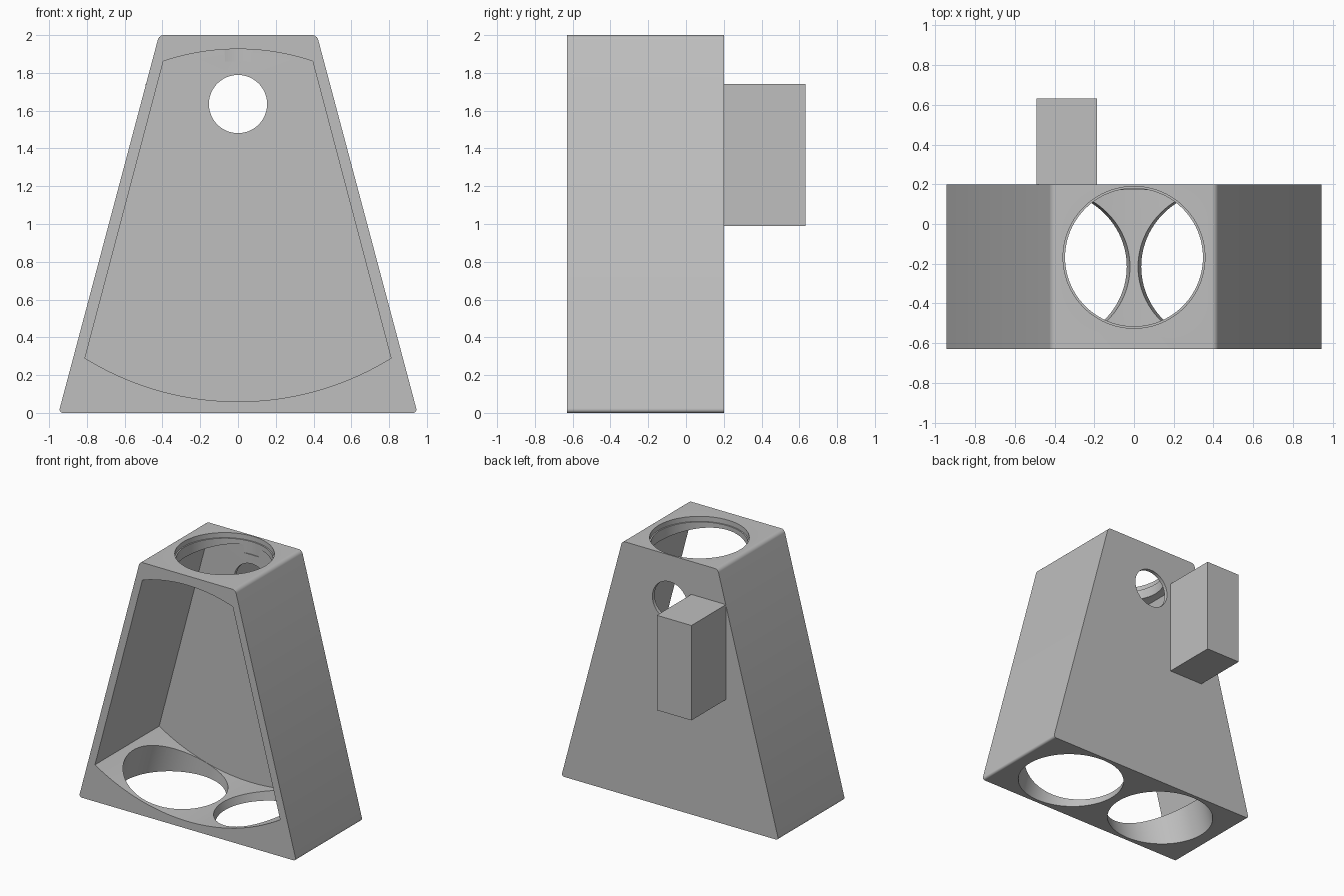
import bpy, bmesh, math
from mathutils import Matrix, Vector

if "Cube" in bpy.data.objects:
    bpy.data.objects.remove(bpy.data.objects["Cube"], do_unlink=True)

FRONT, BACK, INNER_BACK = -0.63, 0.20, 0.172

grey = bpy.data.materials.new("plain_grey")
grey.use_nodes = True
colour = (0.52, 0.52, 0.52, 1)
grey.diffuse_color = colour
grey.node_tree.nodes["Principled BSDF"].inputs["Base Color"].default_value = colour


def make_object(name, bm):
    bmesh.ops.recalc_face_normals(bm, faces=bm.faces)
    mesh = bpy.data.meshes.new(name)
    bm.to_mesh(mesh)
    bm.free()
    mesh.materials.append(grey)
    obj = bpy.data.objects.new(name, mesh)
    bpy.context.collection.objects.link(obj)
    return obj


def extrude_profile(name, points, y0, y1, rounding=0):
    """Prism from an (x, z) outline, with optional rounded corners."""
    bm = bmesh.new()
    face = bm.faces.new([bm.verts.new((x, y0, z)) for x, z in points])
    out = bmesh.ops.extrude_face_region(bm, geom=[face])
    moved = [v for v in out["geom"] if isinstance(v, bmesh.types.BMVert)]
    bmesh.ops.translate(bm, verts=moved, vec=(0, y1 - y0, 0))
    if rounding:
        long_edges = [e for e in bm.edges
                      if abs(e.verts[0].co.y - e.verts[1].co.y) > 0.1]
        bmesh.ops.bevel(bm, geom=long_edges, offset=rounding, segments=6,
                        profile=0.5, affect='EDGES')
    return make_object(name, bm)


def cylinder(name, centre, axis, radius, length):
    bm = bmesh.new()
    turn = Vector((0, 0, 1)).rotation_difference(Vector(axis)).to_matrix().to_4x4()
    bmesh.ops.create_cone(bm, cap_ends=True, segments=96, radius1=radius,
                          radius2=radius, depth=length,
                          matrix=Matrix.Translation(centre) @ turn)
    return make_object(name, bm)


def arc(half_width, z_side, z_mid, steps=40):
    """Shallow arc from +x to -x through the middle height."""
    sag = z_mid - z_side
    radius = (half_width ** 2 + sag ** 2) / (2 * abs(sag))
    sign = math.copysign(1, sag)
    reach = math.asin(half_width / radius)
    for i in range(steps + 1):
        a = reach * (1 - 2 * i / steps)
        yield radius * math.sin(a), z_mid - sign * radius * (1 - math.cos(a))


# Tapered housing with rounded corners
housing = extrude_profile("housing", [(-0.95, 0), (0.95, 0), (0.418, 2), (-0.418, 2)],
                          FRONT, BACK, rounding=0.025)

# Open cavity with arched ceiling and curved floor
outline = list(arc(0.395, 1.862, 1.926)) + list(arc(0.81, 0.29, 0.06))[::-1]
cutters = [extrude_profile("cavity_cutter", outline, FRONT - 0.2, INNER_BACK)]

# Stepped top opening and round back window
cutters.append(cylinder("top_hole_cutter", (0, -0.168, 2.0), (0, 0, 1), 0.347, 0.28))
cutters.append(cylinder("top_recess_cutter", (0, -0.168, 2.06), (0, 0, 1), 0.357, 0.2))
cutters.append(cylinder("back_window_cutter", (0, 0.2, 1.635), (0, 1, 0), 0.154, 0.3))

# Pair of floor openings, each aimed at the centre of the floor curve
for side in (-1, 1):
    cutters.append(cylinder("floor_hole_cutter", (side * 0.435, -0.215, 0),
                            (-side * 0.435, 0, 1.62), 0.385, 1.0))

for cutter in cutters:
    mod = housing.modifiers.new(cutter.name, 'BOOLEAN')
    mod.operation = 'DIFFERENCE'
    mod.solver = 'EXACT'
    mod.object = cutter

# Bake the cuts and discard the cutters
graph = bpy.context.evaluated_depsgraph_get()
baked = bpy.data.meshes.new_from_object(housing.evaluated_get(graph))
housing.modifiers.clear()
housing.data = baked
for cutter in cutters:
    bpy.data.objects.remove(cutter, do_unlink=True)

# Mounting block on the back
extrude_profile("back_block", [(-0.49, 0.99), (-0.187, 0.99), (-0.187, 1.74), (-0.49, 1.74)],
                BACK, 0.632)

bpy.ops.object.select_all(action='DESELECT')
housing.select_set(True)
bpy.context.view_layer.objects.active = housing
bpy.ops.object.shade_smooth_by_angle(angle=math.radians(30))
